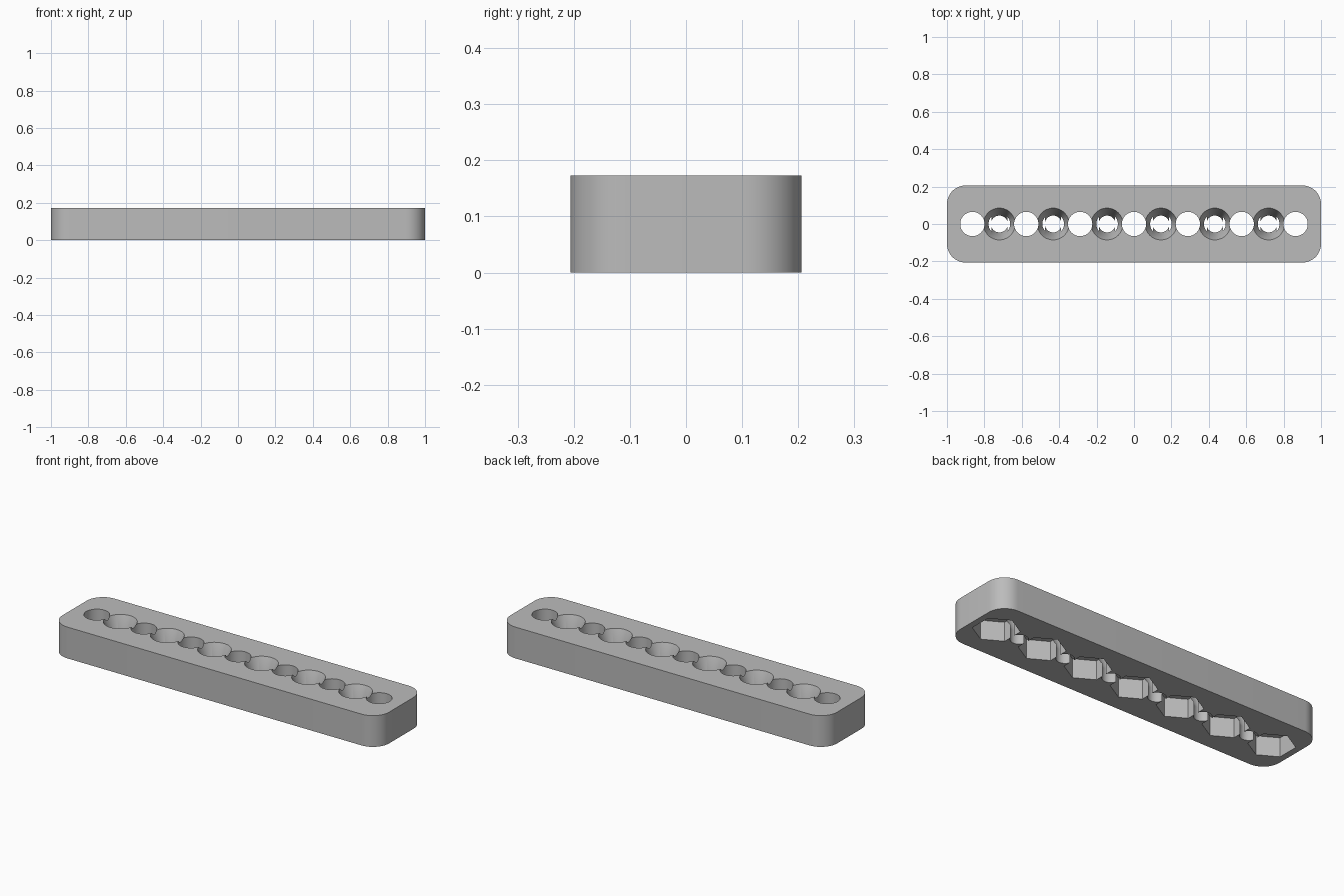
import bpy, bmesh, math

if "Cube" in bpy.data.objects:
    bpy.data.objects.remove(bpy.data.objects["Cube"], do_unlink=True)

LENGTH, WIDTH, HEIGHT, CORNER = 2.0, 0.412, 0.173, 0.1
PITCH = 0.144

grey = bpy.data.materials.new("plain grey")
grey.use_nodes = True
colour = (0.5, 0.5, 0.5, 1)
grey.diffuse_color = colour
grey.node_tree.nodes["Principled BSDF"].inputs["Base Color"].default_value = colour


def make_object(name, bm):
    bmesh.ops.recalc_face_normals(bm, faces=bm.faces)
    mesh = bpy.data.meshes.new(name)
    bm.to_mesh(mesh)
    bm.free()
    mesh.materials.append(grey)
    obj = bpy.data.objects.new(name, mesh)
    bpy.context.collection.objects.link(obj)
    return obj


def stack(bm, x, profile, sides, turn=0.0):
    """Closed solid from (radius, height) rings around a vertical axis at x."""
    rings = []
    for radius, z in profile:
        angles = [turn + math.tau * i / sides for i in range(sides)]
        rings.append([bm.verts.new((x + radius * math.cos(a), radius * math.sin(a), z))
                      for a in angles])
    for low, high in zip(rings, rings[1:]):
        for i in range(sides):
            j = (i + 1) % sides
            bm.faces.new((low[i], low[j], high[j], high[i]))
    bm.faces.new(rings[0][::-1])
    bm.faces.new(rings[-1])


def cutter(name, positions, profile, sides, turn=0.0):
    bm = bmesh.new()
    for x in positions:
        stack(bm, x, profile, sides, turn)
    obj = make_object(name, bm)
    obj.hide_render = True
    return obj


# Bar with rounded vertical corners
bm = bmesh.new()
bmesh.ops.create_cube(bm, size=1)
for v in bm.verts:
    v.co = (v.co.x * LENGTH, v.co.y * WIDTH, (v.co.z + 0.5) * HEIGHT)
uprights = [e for e in bm.edges if abs(e.verts[0].co.z - e.verts[1].co.z) > 0.1]
bmesh.ops.bevel(bm, geom=uprights, offset=CORNER, segments=12, profile=0.5, affect='EDGES')
bar = make_object("drilled_bar", bm)

# Seven bolt holes with hexagonal nut pockets, six countersunk holes between
bolts = [PITCH * i for i in range(-6, 7, 2)]
screws = [PITCH * i for i in range(-5, 6, 2)]
slope = 0.04 / 0.1
cutters = [
    cutter("bolt_holes", bolts, [(0.065, -0.1), (0.065, 0.3)], 48),
    cutter("nut_pockets", bolts, [(0.117, -0.1), (0.117, 0.105)], 6, math.pi / 6),
    cutter("screw_holes", screws,
           [(0.045, -0.1), (0.045, HEIGHT - 0.1), (0.085 + slope * 0.02, HEIGHT + 0.02)], 48),
]

bpy.ops.object.select_all(action='DESELECT')
bpy.context.view_layer.objects.active = bar
bar.select_set(True)
for tool in cutters:
    cut = bar.modifiers.new(tool.name, 'BOOLEAN')
    cut.operation = 'DIFFERENCE'
    cut.solver = 'EXACT'
    cut.object = tool
    bpy.ops.object.modifier_apply(modifier=cut.name)
for tool in cutters:
    bpy.data.objects.remove(tool, do_unlink=True)

bpy.ops.object.shade_smooth_by_angle(angle=math.radians(25))
